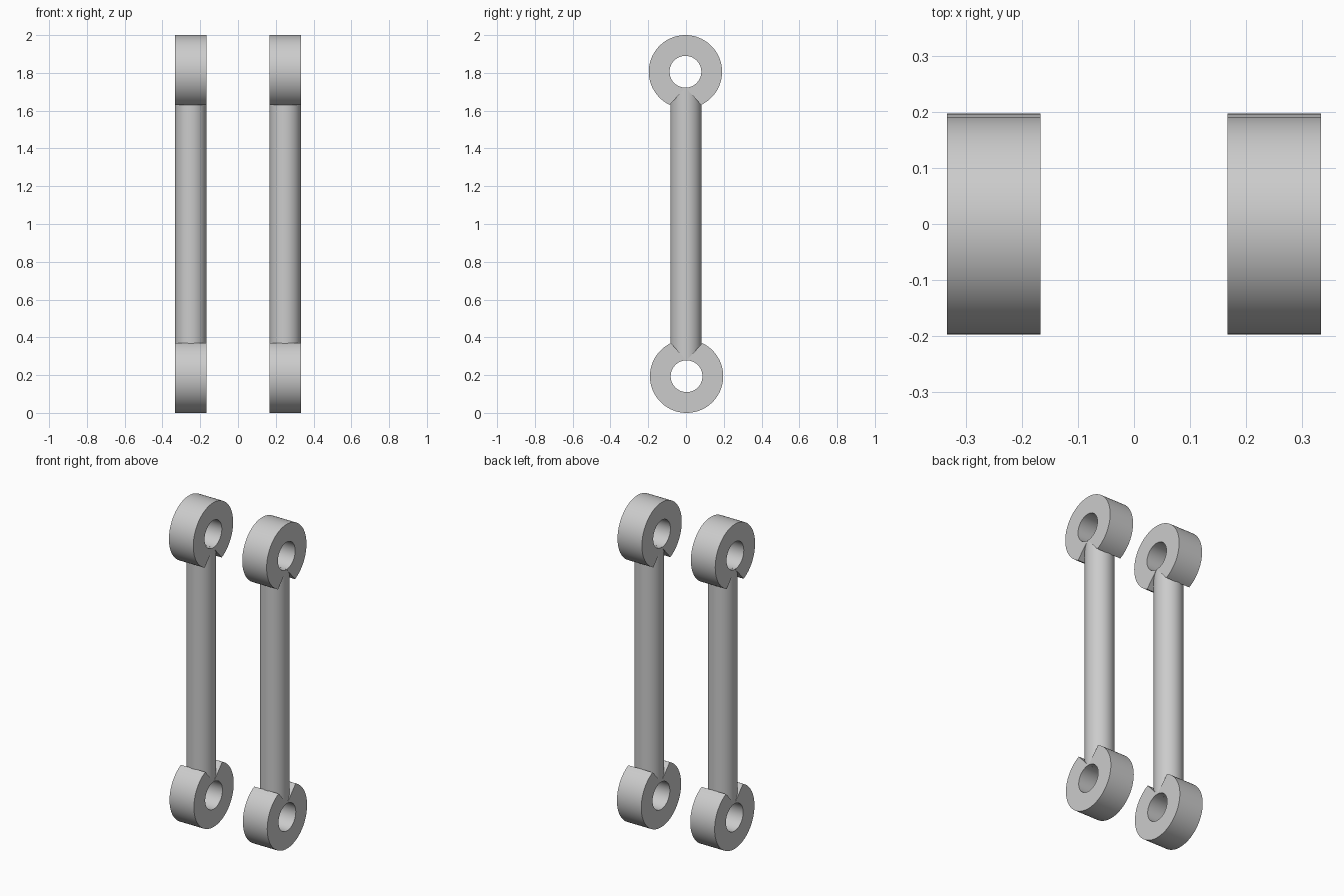
import bpy, bmesh
from math import sin, cos, pi, asin, radians

cube = bpy.data.objects.get("Cube")
if cube:
    bpy.data.objects.remove(cube, do_unlink=True)

HALF = 0.083      # half thickness of the eyes, also the rod radius
OUTER, BORE = 0.194, 0.084
LOW, HIGH = 0.194, 1.806
SHIFT = 0.003     # small sideways offset of the eyes
STEPS = 72

steel = bpy.data.materials.new("plain_grey")
steel.use_nodes = True
grey = (0.6, 0.6, 0.6, 1)
steel.diffuse_color = grey
steel.node_tree.nodes["Principled BSDF"].inputs["Base Color"].default_value = grey


def finish(name, bm, location):
    bmesh.ops.recalc_face_normals(bm, faces=bm.faces)
    mesh = bpy.data.meshes.new(name)
    bm.to_mesh(mesh)
    bm.free()
    mesh.materials.append(steel)
    obj = bpy.data.objects.new(name, mesh)
    obj.location = location
    bpy.context.collection.objects.link(obj)
    bpy.ops.object.select_all(action="DESELECT")
    obj.select_set(True)
    bpy.context.view_layer.objects.active = obj
    bpy.ops.object.shade_smooth_by_angle(angle=radians(35))


def make_eye(name, location, way):
    """Ring with a V notch facing the rod; way is +1 when the rod is above."""
    bm = bmesh.new()
    notch = asin(HALF / OUTER)
    rows = []
    for i in range(STEPS + 1):
        t = i / STEPS
        outer = notch + t * (2 * pi - 2 * notch)
        inner = 0.004 + t * (2 * pi - 0.008)
        rows.append([bm.verts.new((x, r * sin(a), way * r * cos(a)))
                     for r, a, x in ((OUTER, outer, -HALF), (OUTER, outer, HALF),
                                     (BORE, inner, HALF), (BORE, inner, -HALF))])
    for a, b in zip(rows, rows[1:]):
        for k in range(4):
            j = (k + 1) % 4
            bm.faces.new((a[k], a[j], b[j], b[k]))
    bm.faces.new(rows[0])
    bm.faces.new(rows[-1])
    finish(name, bm, location)


def make_rod(name, x):
    """Round rod reaching from bore to bore inside the notches."""
    bm = bmesh.new()
    bmesh.ops.create_cone(bm, cap_ends=True, segments=48, radius1=HALF,
                          radius2=HALF, depth=HIGH - LOW - 2 * BORE - 0.002)
    finish(name, bm, (x, 0, 1))


# Two identical links side by side
for side, x in (("left", 0.25), ("right", -0.25)):
    make_rod(side + "_rod", x)
    make_eye(side + "_lower_eye", (x, SHIFT, LOW), 1)
    make_eye(side + "_upper_eye", (x, -SHIFT, HIGH), -1)
